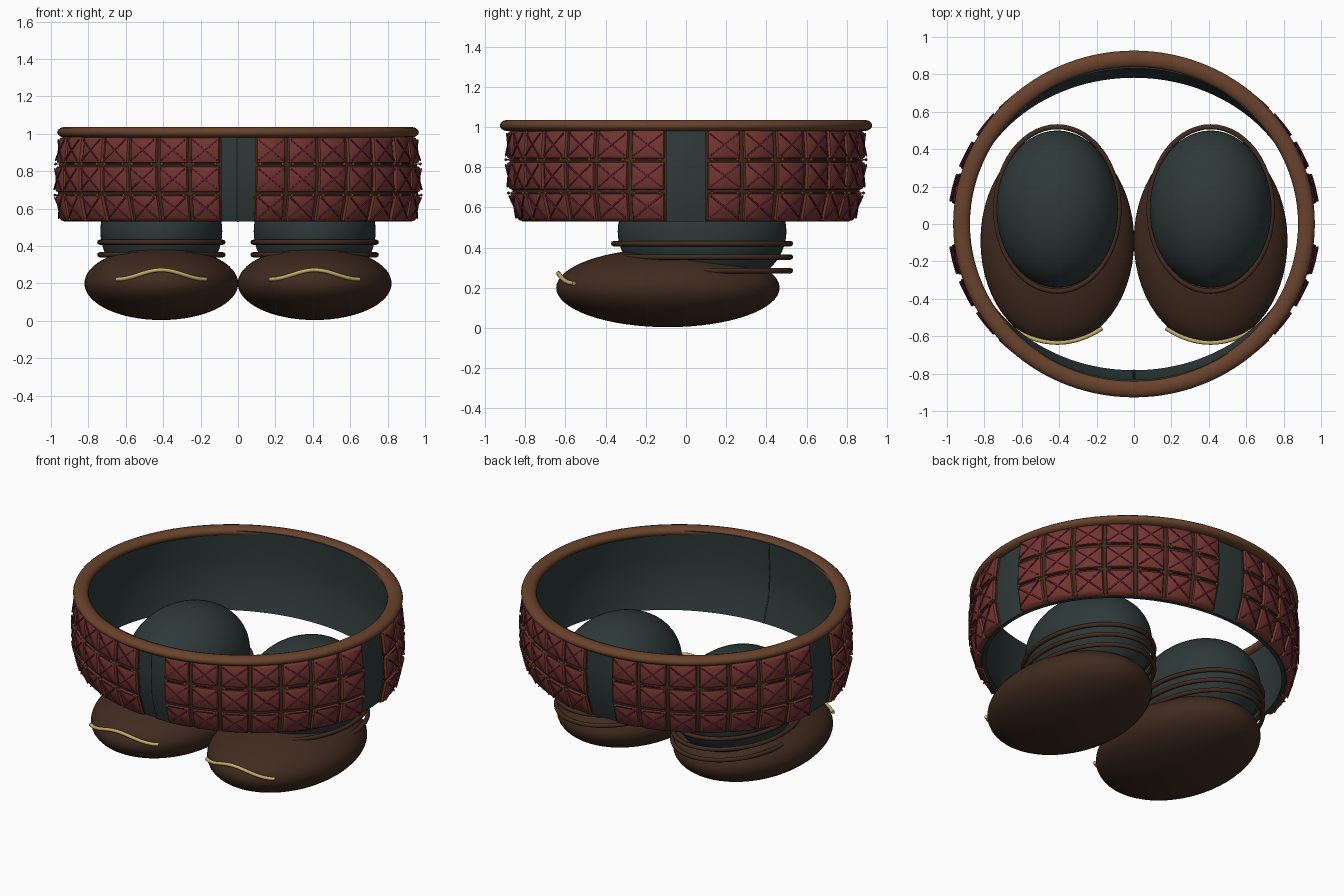
import bpy, bmesh
from math import sin, cos, pi, sqrt, radians

cube = bpy.data.objects.get("Cube")
if cube:
    bpy.data.objects.remove(cube)


def material(name, *rgb):
    m = bpy.data.materials.new(name)
    m.use_nodes = True
    m.diffuse_color = (*rgb, 1)
    bsdf = m.node_tree.nodes["Principled BSDF"]
    bsdf.inputs["Base Color"].default_value = (*rgb, 1)
    bsdf.inputs["Roughness"].default_value = 0.7
    return m


TEAL = material("dark teal cloth", .028, .041, .041)
BROWN = material("dark brown leather", .052, .024, .014)
RIM = material("brown leather", .14, .055, .025)
RED = material("red leather", .17, .036, .027)
PURPLE = material("purple thread", .12, .012, .045)
GOLD = material("pale gold", .58, .42, .14)
BRASS = material("brass", .45, .24, .03)

# Belt profile: height, half width, half depth
PROFILE = [(.53, .952, .832), (.68, .98, .88), (.83, .975, .892), (1.02, .95, .882)]
ROWS = [(.53, .675), (.685, .83), (.84, .985)]
COLUMNS = 7
GAP = radians(5.8)
STEP = (pi / 2 - 2 * GAP) / COLUMNS
STARTS = [q * pi / 2 + GAP + c * STEP for q in range(4) for c in range(COLUMNS)]


def ellipse_radius(t, rx, ry):
    return 1 / sqrt((sin(t) / rx) ** 2 + (cos(t) / ry) ** 2)


def belt(t, z, off=0.0):
    """Point on the belt surface at an angle from the front and a height."""
    for (z0, a0, b0), (z1, a1, b1) in zip(PROFILE, PROFILE[1:]):
        if z <= z1:
            break
    k = (z - z0) / (z1 - z0)
    r = ellipse_radius(t, a0 + (a1 - a0) * k, b0 + (b1 - b0) * k) + off
    return (r * sin(t), -r * cos(t), z)


def add_grid(bm, f, us, vs, wrap_u=False, wrap_v=False):
    rows = [[bm.verts.new(f(u, v)) for v in vs] for u in us]
    nu, nv = len(us), len(vs)
    for i in range(nu if wrap_u else nu - 1):
        for j in range(nv if wrap_v else nv - 1):
            a, b = (i + 1) % nu, (j + 1) % nv
            bm.faces.new((rows[i][j], rows[a][j], rows[a][b], rows[i][b]))


def smooth(ob, angle=40):
    bpy.ops.object.select_all(action='DESELECT')
    ob.select_set(True)
    bpy.context.view_layer.objects.active = ob
    bpy.ops.object.shade_smooth_by_angle(angle=radians(angle))


def finish(name, bm, mat, recalc=True):
    if recalc:
        bmesh.ops.recalc_face_normals(bm, faces=bm.faces)
    me = bpy.data.meshes.new(name)
    bm.to_mesh(me)
    bm.free()
    me.materials.append(mat)
    ob = bpy.data.objects.new(name, me)
    bpy.context.collection.objects.link(ob)
    smooth(ob)
    return ob


def tubes(name, paths, radius, mat, cyclic=False, res=1):
    cu = bpy.data.curves.new(name, 'CURVE')
    cu.dimensions = '3D'
    cu.bevel_depth, cu.bevel_resolution, cu.use_fill_caps = radius, res, True
    for path in paths:
        sp = cu.splines.new('POLY')
        sp.points.add(len(path) - 1)
        for p, co in zip(sp.points, path):
            p.co = (*co, 1)
        sp.use_cyclic_u = cyclic
    cu.materials.append(mat)
    ob = bpy.data.objects.new(name, cu)
    bpy.context.collection.objects.link(ob)
    bpy.ops.object.select_all(action='DESELECT')
    ob.select_set(True)
    bpy.context.view_layer.objects.active = ob
    bpy.ops.object.convert(target='MESH')
    smooth(bpy.context.object, 60)


def ellipsoid(name, loc, scale, mat):
    bm = bmesh.new()
    bmesh.ops.create_uvsphere(bm, u_segments=56, v_segments=32, radius=1)
    bmesh.ops.scale(bm, vec=scale, verts=bm.verts)
    bmesh.ops.translate(bm, vec=loc, verts=bm.verts)
    finish(name, bm, mat)


def spread(a, b, n):
    return [a + (b - a) * i / n for i in range(n + 1)]


CIRCLE = spread(0, 2 * pi, 112)[:-1]

# Cloth band with an inner and an outer wall
heights = [p[0] for p in PROFILE]
section = [(z, -.026) for z in heights] + [(z, -.05) for z in reversed(heights)]
bm = bmesh.new()
add_grid(bm, lambda t, s: belt(t, *s), CIRCLE, section, True, True)
finish("belt_band", bm, TEAL)

# Front closing flap and the matching seam inside
bm = bmesh.new()
add_grid(bm, lambda t, z: belt(t, z, -.016), spread(0, GAP, 4), heights)
finish("front_flap", bm, TEAL, False)
tubes("closing_seams", [[belt(0, z, off) for z in heights] for off in (-.02, -.05)], .005, TEAL)

# Rolled rim
bm = bmesh.new()


def rim_point(t, a):
    r = ellipse_radius(t, .922, .882) + .045 * cos(a)
    return (r * sin(t), -r * cos(t), 1.008 + .029 * sin(a))


add_grid(bm, rim_point, CIRCLE, spread(0, 2 * pi, 14)[:-1], True, True)
finish("belt_rim", bm, RIM)

# Leather backing behind each quarter of plates
bm = bmesh.new()
for q in range(4):
    add_grid(bm, lambda t, z: belt(t, z, -.012),
             spread(q * pi / 2 + GAP, (q + 1) * pi / 2 - GAP, 21), [.535] + heights[1:3] + [.985])
finish("plate_backing", bm, BROWN, False)

# Rows of cushioned plates
EDGE = [0, .05, .14, .5, .86, .95, 1]
LIFT = [0, .7, .92, 1, .92, .7, 0]
lift_at = dict(zip(EDGE, LIFT))
for n, (z0, z1) in enumerate(ROWS):
    bm = bmesh.new()
    for t0 in STARTS:
        def plate_point(u, v):
            off = -.022 + .034 * min(lift_at[u], lift_at[v])
            return belt(t0 + STEP * (.03 + .94 * u), z0 + (z1 - z0) * v, off)
        add_grid(bm, plate_point, EDGE, EDGE)
    finish(f"plate_row_{n + 1}", bm, RED, False)

# Crossed stitching on every plate
crosses = []
for z0, z1 in ROWS:
    for t0 in STARTS:
        for flip in (False, True):
            path = []
            for k in spread(.12, .88, 4):
                u = 1 - k if flip else k
                path.append(belt(t0 + STEP * u, z0 + (z1 - z0) * k, .013))
            crosses.append(path)
tubes("cross_stitches", crosses, .0045, PURPLE)

# Thread links and brass studs along the row joints
links = []
studs = bmesh.new()
for z in (.672, .838):
    for t0 in STARTS:
        links.append([belt(t0 + STEP * u, z, .014) for u in (.22, .5, .78)])
        for u in (.16, .84):
            ball = bmesh.ops.create_icosphere(studs, subdivisions=1, radius=.0085)
            bmesh.ops.translate(studs, vec=belt(t0 + STEP * u, z, .012), verts=ball["verts"])
tubes("row_links", links, .004, PURPLE)
finish("brass_studs", studs, BRASS)

# Pair of slippers with padded ankles, cords and toe trims
for side, sx in (("left", .41), ("right", -.41)):
    ellipsoid(f"{side}_slipper", (sx, -.09, .2), (.411, .556, .196), BROWN)
    ellipsoid(f"{side}_ankle_pad", (sx, .08, .48), (.326, .42, .31), TEAL)
    cords = [[(sx + .33 * cos(t), .08 + .44 * sin(t), z) for t in CIRCLE[::2]]
             for z in (.42, .353, .285)]
    tubes(f"{side}_ankle_cords", cords, .0135, BROWN, True, 2)
    trim = [(sx + .24 * k, -.635 + .078 * k * k, .222 + .025 * (1 + cos(pi * k)))
            for k in spread(-1, 1, 16)]
    tubes(f"{side}_toe_trim", [trim], .011, GOLD, False, 2)
